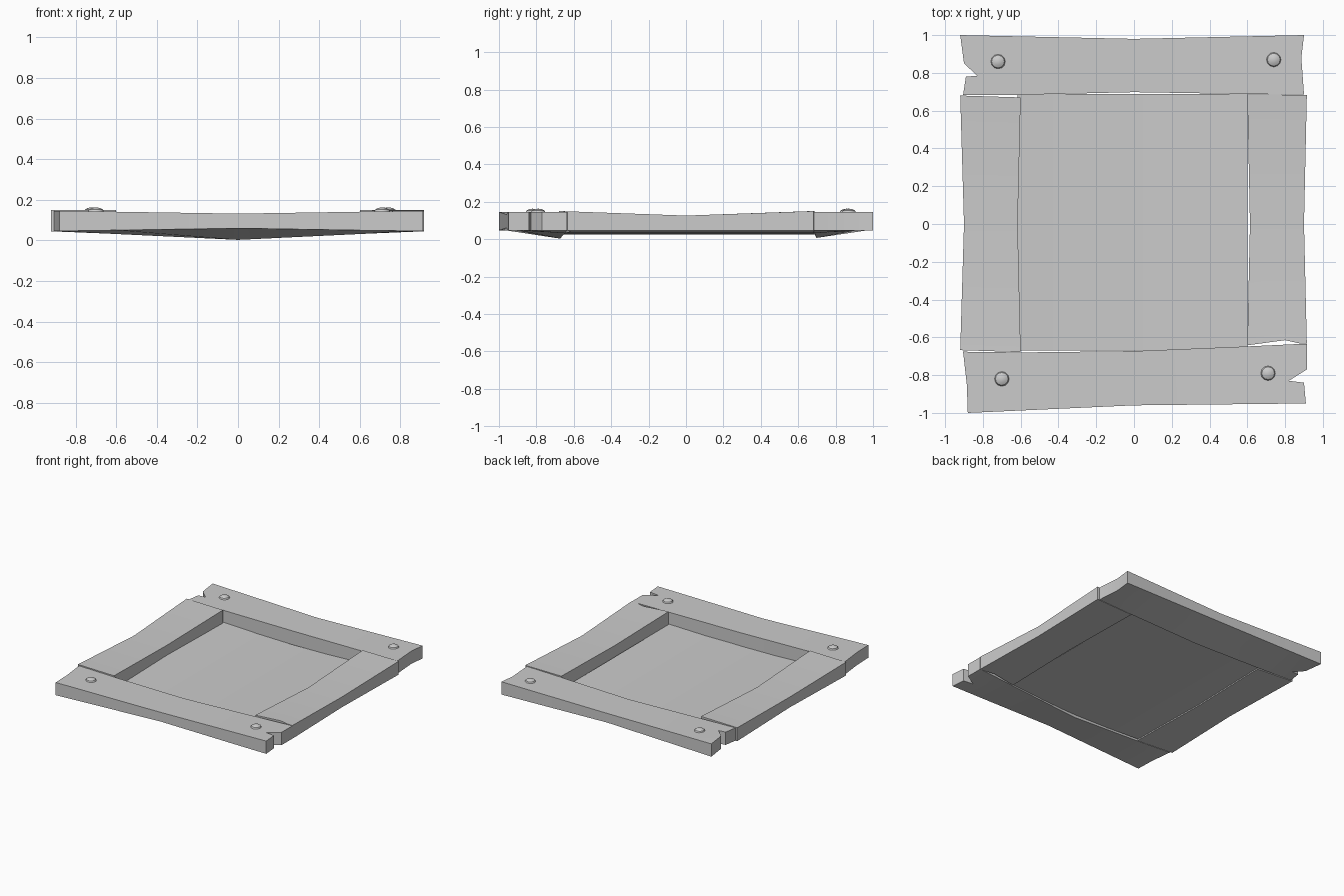
import bpy, bmesh

cube = bpy.data.objects.get("Cube")
if cube:
    bpy.data.objects.remove(cube, do_unlink=True)

grey = bpy.data.materials.new("weathered grey")
grey.use_nodes = True
colour = (0.6, 0.6, 0.6, 1)
grey.diffuse_color = colour
grey.node_tree.nodes["Principled BSDF"].inputs["Base Color"].default_value = colour


def finish(name, bm):
    bmesh.ops.recalc_face_normals(bm, faces=bm.faces)
    mesh = bpy.data.meshes.new(name)
    bm.to_mesh(mesh)
    bm.free()
    mesh.materials.append(grey)
    obj = bpy.data.objects.new(name, mesh)
    bpy.context.collection.objects.link(obj)
    bpy.ops.object.select_all(action='DESELECT')
    obj.select_set(True)
    bpy.context.view_layer.objects.active = obj
    bpy.ops.object.shade_smooth_by_angle(angle=0.5)
    return obj


def plank(name, outline, top, bottom, cuts):
    """Extrude an outline, split it along the cuts and sag both faces."""
    bm = bmesh.new()
    face = bm.faces.new([bm.verts.new((x, y, 0)) for x, y in outline])
    ext = bmesh.ops.extrude_face_region(bm, geom=[face])
    for v in ext["geom"]:
        if isinstance(v, bmesh.types.BMVert):
            v.co.z = 1
    for co, no in cuts:
        bmesh.ops.bisect_plane(bm, geom=bm.verts[:] + bm.edges[:] + bm.faces[:],
                               plane_co=co, plane_no=no, dist=0.0001)
    for v in bm.verts:
        v.co.z = (top if v.co.z > 0.5 else bottom)(v.co.x, v.co.y)
    bmesh.ops.triangulate(bm, faces=[f for f in bm.faces if len(f.verts) > 4])
    return finish(name, bm)


# Rails sag towards the middle, most of all along the inner lower edge
def rail_top(x, y):
    return 0.132 + 0.014 * min(1, abs(x) / 0.9)


def rail_bottom(x, y):
    out = max(0, min(1, (abs(y) - 0.68) / 0.28))
    middle = 0.003 + 0.057 * out
    return middle + (0.046 - middle) * min(1, abs(x) / 0.9)


def side_top(x, y):
    return 0.126 + 0.024 * min(1, abs(y) / 0.67)


def side_bottom(x, y):
    inner = max(0, min(1, (0.9 - abs(x)) / 0.3))
    return 0.045 - 0.013 * inner


rail_cuts = [((x, 0, 0), (1, 0, 0)) for x in (-0.6, 0, 0.6)]
side_cuts = [((0, 0, 0), (0, 1, 0))]

# Notched end rails
plank("front_rail", [(-0.88, -1), (0, -0.96), (0.91, -0.95), (0.9, -0.84),
                     (0.82, -0.83), (0.915, -0.77), (0.915, -0.635), (0.88, -0.635),
                     (0.6, -0.648), (0, -0.673), (-0.6, -0.68), (-0.905, -0.676),
                     (-0.885, -0.85)], rail_top, rail_bottom, rail_cuts)
plank("back_rail", [(-0.92, 1), (0, 0.98), (0.9, 1), (0.886, 0.88), (0.9, 0.685),
                    (0.6, 0.688), (0, 0.698), (-0.6, 0.684), (-0.905, 0.682),
                    (-0.89, 0.78), (-0.83, 0.785), (-0.9, 0.85)],
      rail_top, rail_bottom, rail_cuts)

# Side planks with a split at the front of the left one
plank("right_side_plank", [(-0.92, 0.68), (-0.6, 0.67), (-0.616, 0), (-0.6, -0.678),
                           (-0.92, -0.668), (-0.9, 0)], side_top, side_bottom, side_cuts)
plank("left_side_plank", [(0.915, 0.683), (0.6, 0.686), (0.614, 0), (0.6, -0.642),
                          (0.8, -0.615), (0.88, -0.633), (0.915, -0.633), (0.9, 0)],
      side_top, side_bottom, side_cuts)

# Thin recessed panel, bowed downwards
bm = bmesh.new()
bmesh.ops.create_grid(bm, x_segments=4, y_segments=1, size=1)
ext = bmesh.ops.extrude_face_region(bm, geom=bm.faces[:])
for v in ext["geom"]:
    if isinstance(v, bmesh.types.BMVert):
        v.co.z = 0.006
for v in bm.verts:
    v.co.z += 0.024 + 0.018 * v.co.x ** 2
    v.co.x = v.co.x * 0.608 - 0.008
    v.co.y *= 0.67
    if v.co.y > 0:
        v.co.y += 0.018
finish("recessed_panel", bm)

# Low domed rivets
for name, x, y in (("back_right", -0.72, 0.86), ("back_left", 0.74, 0.87),
                   ("front_right", -0.7, -0.82), ("front_left", 0.71, -0.79)):
    bm = bmesh.new()
    bmesh.ops.create_uvsphere(bm, u_segments=12, v_segments=6, radius=1)
    for v in bm.verts:
        v.co = (x + v.co.x * 0.039, y + v.co.y * 0.039, 0.142 + v.co.z * 0.021)
    finish(name + "_rivet", bm)
